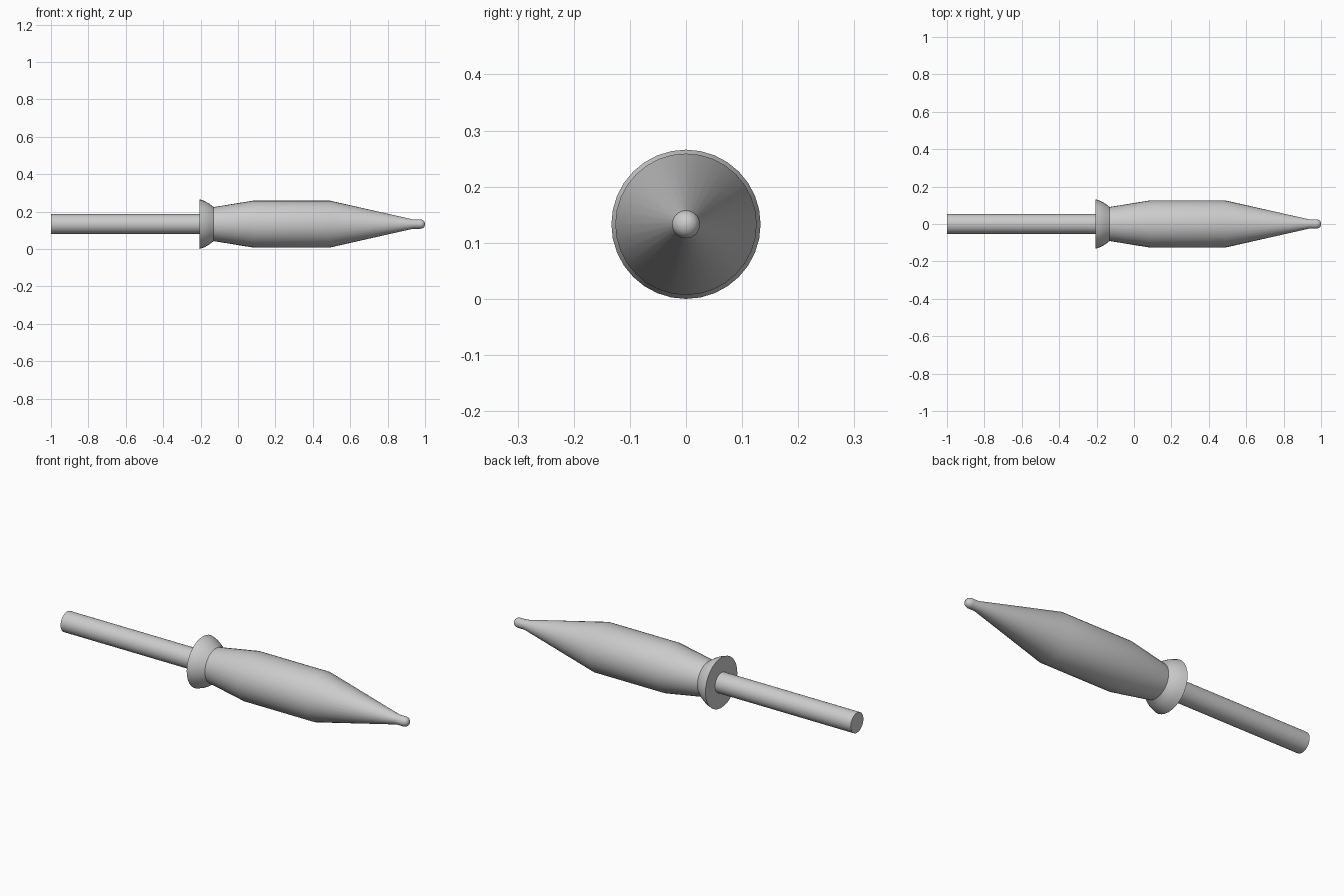
import bpy, bmesh, math

if "Cube" in bpy.data.objects:
    bpy.data.objects.remove(bpy.data.objects["Cube"])

AXIS_Z = 0.133
SIDES = 32


def lathe(name, profile):
    """Revolve (x, radius) points around the long axis, capping both ends."""
    bm = bmesh.new()
    rings = []
    for x, r in profile:
        rings.append([bm.verts.new((x,
                                    r * math.sin(2 * math.pi * i / SIDES),
                                    AXIS_Z + r * math.cos(2 * math.pi * i / SIDES)))
                      for i in range(SIDES)])
    for a, b in zip(rings, rings[1:]):
        for i in range(SIDES):
            j = (i + 1) % SIDES
            bm.faces.new((a[i], a[j], b[j], b[i]))
    bm.faces.new(rings[0])
    bm.faces.new(rings[-1])
    bmesh.ops.recalc_face_normals(bm, faces=bm.faces)
    mesh = bpy.data.meshes.new(name)
    bm.to_mesh(mesh)
    bm.free()
    obj = bpy.data.objects.new(name, mesh)
    bpy.context.collection.objects.link(obj)
    bpy.ops.object.select_all(action='DESELECT')
    obj.select_set(True)
    bpy.context.view_layer.objects.active = obj
    bpy.ops.object.shade_smooth_by_angle(angle=math.radians(30))
    return obj


# Straight rear shaft
lathe("shaft", [(-1.0, 0.053), (-0.2, 0.053)])

# Flared collar, tapered body and rounded nib as one turned piece
lathe("turned_body", [
    (-0.207, 0.133), (-0.18, 0.124), (-0.155, 0.110), (-0.130, 0.091),
    (0.085, 0.126), (0.488, 0.126),
    (0.935, 0.025), (0.975, 0.025),
    (0.988, 0.022), (0.996, 0.015), (1.0, 0.005),
])
